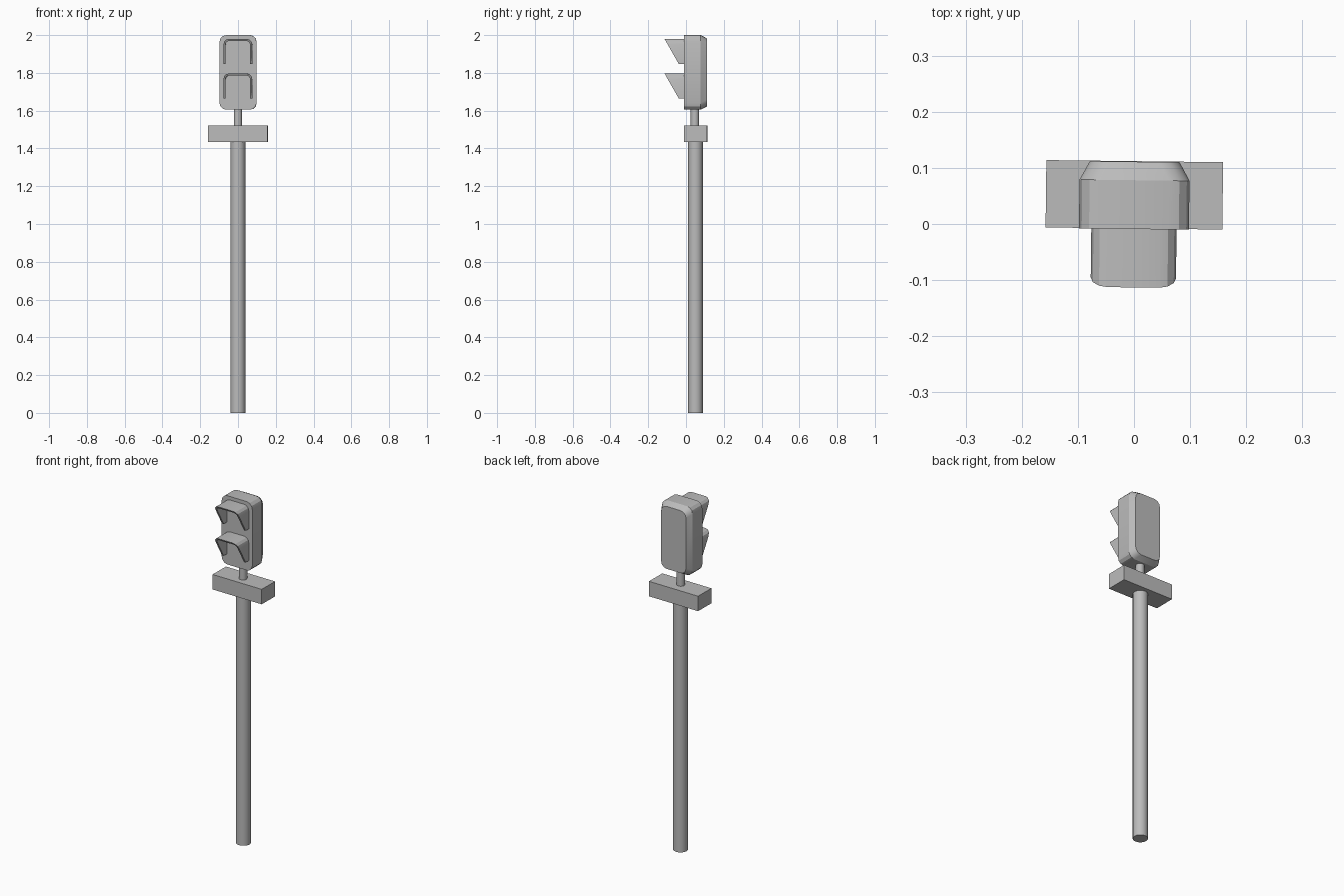
import bpy, bmesh, math
from mathutils import Matrix

if "Cube" in bpy.data.objects:
    bpy.data.objects.remove(bpy.data.objects["Cube"])

grey = bpy.data.materials.new("plain grey")
grey.use_nodes = True
grey.diffuse_color = (0.5, 0.5, 0.5, 1)
grey.node_tree.nodes["Principled BSDF"].inputs["Base Color"].default_value = (0.5, 0.5, 0.5, 1)

# The whole signal is turned very slightly about the vertical
TURN = Matrix.Rotation(-0.012, 4, 'Z')


def finish(name, bm, smooth=True):
    bmesh.ops.recalc_face_normals(bm, faces=bm.faces)
    bm.transform(TURN)
    mesh = bpy.data.meshes.new(name)
    bm.to_mesh(mesh)
    bm.free()
    mesh.materials.append(grey)
    obj = bpy.data.objects.new(name, mesh)
    bpy.context.collection.objects.link(obj)
    if smooth:
        bpy.ops.object.select_all(action='DESELECT')
        obj.select_set(True)
        bpy.context.view_layer.objects.active = obj
        bpy.ops.object.shade_smooth_by_angle(angle=math.radians(25))


def cylinder(name, radius, y, bottom, top):
    bm = bmesh.new()
    place = Matrix.Translation((-0.001, y, (bottom + top) / 2))
    bmesh.ops.create_cone(bm, cap_ends=True, segments=16, radius1=radius,
                          radius2=radius, depth=top - bottom, matrix=place)
    finish(name, bm)


def arc(cx, cz, radius, start, steps=3):
    """Quarter arc, anticlockwise from the start angle in degrees."""
    angles = [math.radians(start + 90 * i / steps) for i in range(steps + 1)]
    return [(cx + radius * math.cos(a), cz + radius * math.sin(a)) for a in angles]


def rounded_rect(half_w, low, high, r):
    w = half_w - r
    return (arc(w, high - r, r, 0) + arc(-w, high - r, r, 90)
            + arc(-w, low + r, r, 180) + arc(w, low + r, r, 270))


def bridge(bm, a, b, closed=True):
    for i in range(len(a) if closed else len(a) - 1):
        j = (i + 1) % len(a)
        bm.faces.new((a[i], a[j], b[j], b[i]))


# Post and the thin neck under the signal head
cylinder("post", 0.039, 0.05, 0, 1.44)
cylinder("neck", 0.022, 0.047, 1.51, 1.62)

# Crossbar box
bm = bmesh.new()
bmesh.ops.create_cube(bm, size=1, matrix=Matrix.Translation((0, 0.052, 1.478))
                      @ Matrix.Diagonal((0.315, 0.12, 0.086, 1)))
finish("crossbar_box", bm, smooth=False)

# Signal head: rounded box with a chamfered back
bm = bmesh.new()
rings = []
for y, inset in ((-0.009, 0), (0.078, 0), (0.111, 0.018)):
    outline = rounded_rect(0.098 - inset, 1.605 + inset, 2.0 - inset, 0.036)
    rings.append([bm.verts.new((x, y, z)) for x, z in outline])
bridge(bm, rings[0], rings[1])
bridge(bm, rings[1], rings[2])
bm.faces.new(rings[0])
bm.faces.new(rings[2])
finish("signal_head", bm)


# Hoods: thin upside-down U shells with a slanted front edge
def hood(name, top):
    bm = bmesh.new()
    low = top - 0.133

    def shell(gap, r):
        w = 0.076 - gap
        high = top - gap
        path = ([(w, low)] + arc(w - r, high - r, r, 0)
                + arc(r - w, high - r, r, 90) + [(-w, low)])
        front = [bm.verts.new((x, -0.113 + 0.57 * (top - z), z)) for x, z in path]
        back = [bm.verts.new((x, -0.007, z)) for x, z in path]
        return front, back

    outer_front, outer_back = shell(0, 0.03)
    inner_front, inner_back = shell(0.011, 0.019)
    bridge(bm, outer_front, outer_back, False)
    bridge(bm, inner_front, inner_back, False)
    bridge(bm, outer_front, inner_front, False)
    bridge(bm, outer_back, inner_back, False)
    for end in (0, -1):
        bm.faces.new((outer_front[end], outer_back[end], inner_back[end], inner_front[end]))
    finish(name, bm)


hood("upper_hood", 1.98)
hood("lower_hood", 1.797)
